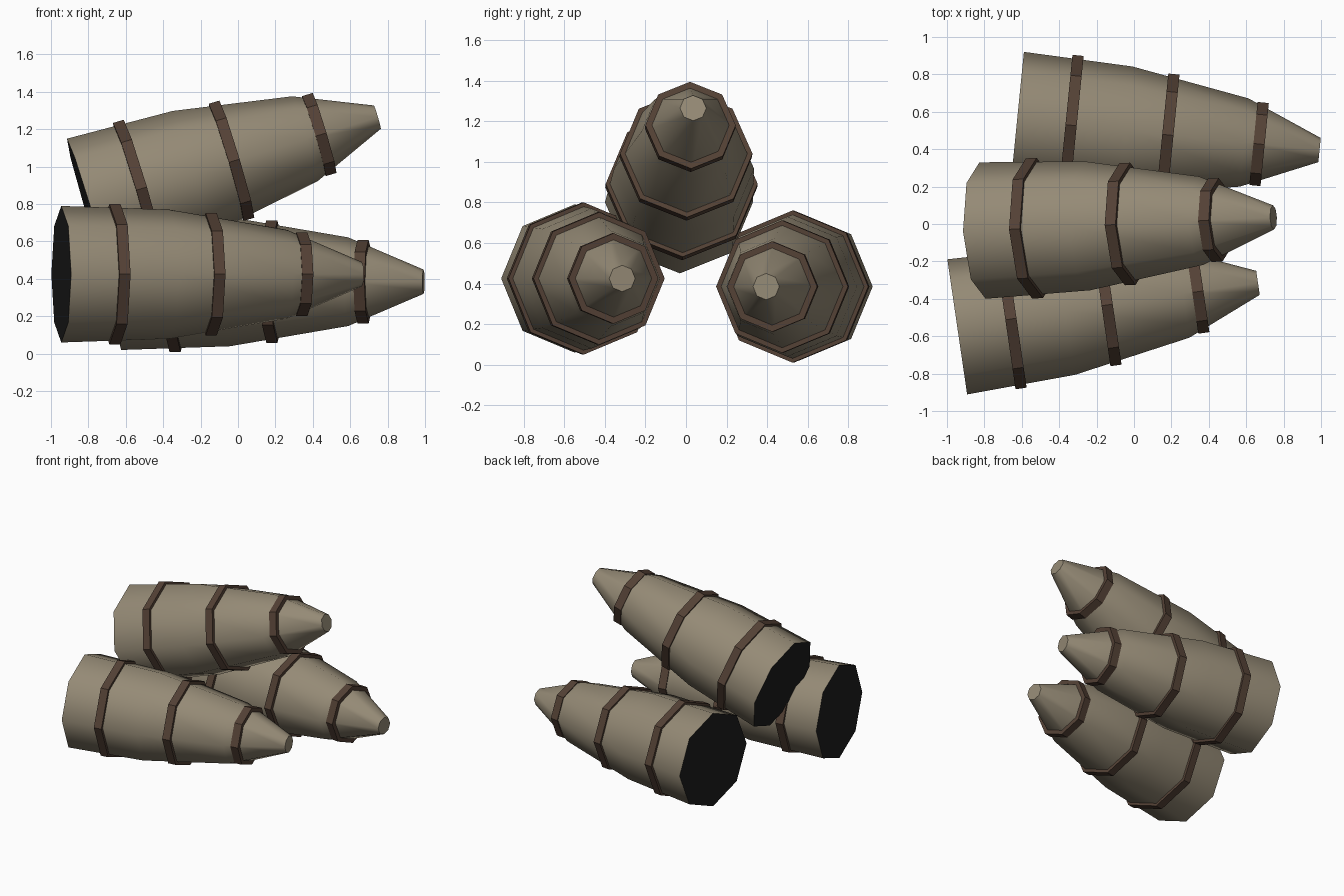
import bpy, bmesh, math
from mathutils import Matrix, Vector

if "Cube" in bpy.data.objects:
    bpy.data.objects.remove(bpy.data.objects["Cube"])

SIDES = 8
LENGTH = 1.625
# (distance along axis, radius)
PROFILE = [(0.0, 0.365), (0.585, 0.345), (1.22, 0.237), (LENGTH, 0.065)]
BAND_STATIONS = [0.29, 0.81, 1.30]
BAND_WIDTH, BAND_LIFT = 0.06, 0.02


def material(name, color):
    m = bpy.data.materials.new(name)
    m.diffuse_color = (*color, 1.0)
    m.use_nodes = True
    m.node_tree.nodes["Principled BSDF"].inputs["Base Color"].default_value = m.diffuse_color
    return m


TAN = material("tan_shell", (0.30, 0.255, 0.18))
BROWN = material("brown_band", (0.088, 0.053, 0.036))
BLACK = material("black_base", (0.012, 0.012, 0.012))


def radius_at(s):
    for (s0, r0), (s1, r1) in zip(PROFILE, PROFILE[1:]):
        if s <= s1:
            return r0 + (r1 - r0) * (s - s0) / (s1 - s0)


def lathe(name, profile, frame, mats):
    """Closed eight-sided solid turned around local x; last material on the base cap."""
    bm = bmesh.new()
    rings = []
    for s, r in profile:
        rings.append([bm.verts.new((s, r * math.cos(a), r * math.sin(a)))
                      for a in (2 * math.pi * i / SIDES for i in range(SIDES))])
    for lo, hi in zip(rings, rings[1:]):
        for i in range(SIDES):
            j = (i + 1) % SIDES
            bm.faces.new((lo[i], lo[j], hi[j], hi[i]))
    base = bm.faces.new(rings[0])
    base.material_index = len(mats) - 1
    bm.faces.new(rings[-1])
    bmesh.ops.recalc_face_normals(bm, faces=bm.faces[:])
    mesh = bpy.data.meshes.new(name)
    bm.to_mesh(mesh)
    bm.free()
    for m in mats:
        mesh.materials.append(m)
    ob = bpy.data.objects.new(name, mesh)
    bpy.context.collection.objects.link(ob)
    ob.matrix_world = frame
    return ob


def axis_frame(base, tip):
    """Local x runs base to tip, local z stays as upright as possible."""
    d = (Vector(tip) - Vector(base)).normalized()
    side = Vector((0, 0, 1)).cross(d).normalized()
    rot = Matrix((d, side, d.cross(side))).transposed().to_4x4()
    return Matrix.Translation(base) @ rot


# Three stacked tapered cones: base centre and tip centre
CONES = {
    "front": ((-0.945, -0.55, 0.425), (0.66, -0.315, 0.425)),
    "rear": ((-0.625, 0.557, 0.385), (0.995, 0.395, 0.385)),
    "top": ((-0.81, -0.035, 0.80), (0.739, 0.035, 1.263)),
}

for label, (base, tip) in CONES.items():
    frame = axis_frame(base, tip)
    # Tapered shell with dark base
    shell = lathe(label + "_cone", PROFILE, frame, [TAN, BLACK])
    bpy.ops.object.select_all(action='DESELECT')
    bpy.context.view_layer.objects.active = shell
    shell.select_set(True)
    bpy.ops.object.shade_smooth_by_angle(angle=math.radians(60))
    # Raised hoops
    for n, s in enumerate(BAND_STATIONS, 1):
        r = radius_at(s) + BAND_LIFT
        lathe(f"{label}_band_{n}", [(s - BAND_WIDTH / 2, r), (s + BAND_WIDTH / 2, r)],
              frame, [BROWN])
